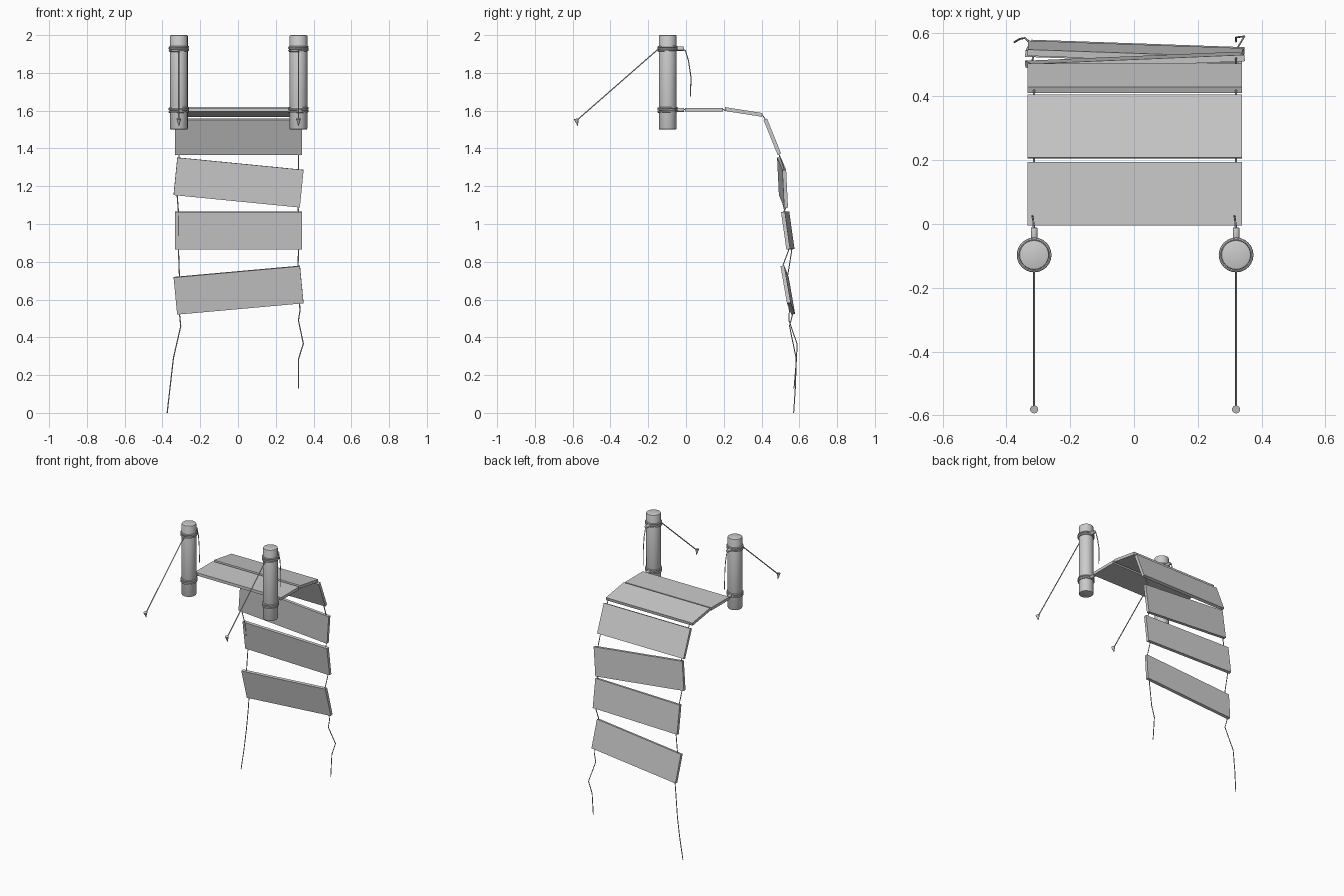
import bpy, bmesh
from math import radians, pi
from mathutils import Matrix, Vector

if "Cube" in bpy.data.objects:
    bpy.data.objects.remove(bpy.data.objects["Cube"])


def mesh_object(name, bm):
    me = bpy.data.meshes.new(name)
    bm.to_mesh(me)
    bm.free()
    ob = bpy.data.objects.new(name, me)
    bpy.context.collection.objects.link(ob)
    return ob


def smooth(ob):
    bpy.ops.object.select_all(action='DESELECT')
    ob.select_set(True)
    bpy.context.view_layer.objects.active = ob
    bpy.ops.object.shade_smooth_by_angle(angle=radians(35))


def cylinder(name, loc, r1, r2, depth, segs, rot=Matrix(), bevel=0):
    bm = bmesh.new()
    bmesh.ops.create_cone(bm, cap_ends=True, segments=segs, radius1=r1, radius2=r2,
                          depth=depth, matrix=Matrix.Translation(loc) @ rot)
    if bevel:
        rims = [e for e in bm.edges if any(len(f.verts) > 4 for f in e.link_faces)]
        bmesh.ops.bevel(bm, geom=rims, offset=bevel, segments=2, profile=0.5, affect='EDGES')
    ob = mesh_object(name, bm)
    smooth(ob)
    return ob


def rope(name, points, r):
    cu = bpy.data.curves.new(name, 'CURVE')
    cu.dimensions = '3D'
    cu.bevel_depth = r
    cu.bevel_resolution = 1
    cu.use_fill_caps = True
    sp = cu.splines.new('POLY')
    sp.points.add(len(points) - 1)
    for p, co in zip(sp.points, points):
        p.co = (*co, 1)
    ob = bpy.data.objects.new(name, cu)
    bpy.context.collection.objects.link(ob)


def plank(name, centre, pitch, roll=0, yaw=0):
    bm = bmesh.new()
    m = (Matrix.Translation(centre) @ Matrix.Rotation(radians(yaw), 4, 'Z')
         @ Matrix.Rotation(radians(roll), 4, 'Y') @ Matrix.Rotation(radians(pitch), 4, 'X')
         @ Matrix.Diagonal((0.672, 0.2, 0.02, 1)))
    bmesh.ops.create_cube(bm, size=1, matrix=m)
    mesh_object(name, bm)


# planks: centre, pitch, roll, yaw
planks = [
    ((0.003, 0.095, 1.605), 0, 0, 0),
    ((0.003, 0.305, 1.593), -9, 0, 0),
    ((0.003, 0.457, 1.462), -68, 0, 0),
    ((0.003, 0.511, 1.22), -87, 5.6, 2.4),
    ((0.003, 0.539, 0.965), -82, 0, -2),
    ((0.003, 0.539, 0.65), -80, -5.1, -2),
]
for i, args in enumerate(planks):
    plank(f"plank_{i + 1}", *args)

to_y = Matrix.Rotation(pi / 2, 4, 'X')
for side, x in (("left", -0.313), ("right", 0.32)):
    # post
    cylinder(f"{side}_post", (x, -0.097, 1.75), 0.047, 0.047, 0.5, 24, bevel=0.006)
    # rope coils and knots on the post
    for level, z in (("lower", 1.604), ("upper", 1.928)):
        for k, (dz, tilt) in enumerate(((-0.009, 2), (0, -2), (0.009, 1))):
            bpy.ops.mesh.primitive_torus_add(
                major_segments=24, minor_segments=8, major_radius=0.049, minor_radius=0.0055,
                location=(x, -0.097, z + dz), rotation=(radians(tilt), radians(-tilt), 0))
            coil = bpy.context.object
            coil.name = f"{side}_{level}_coil_{k + 1}"
            smooth(coil)
        cylinder(f"{side}_{level}_knot", (x, -0.032, z), 0.011, 0.011, 0.042, 10, to_y, 0.003)
    # loose rope end hanging behind the post
    rope(f"{side}_loose_end", [(x, -0.02, 1.928), (x - 0.002, -0.003, 1.918), (x - 0.003, 0.013, 1.865),
                               (x - 0.006, 0.026, 1.78), (x - 0.004, 0.024, 1.675)], 0.003)
    # guy rope and ground peg
    rope(f"{side}_guy_rope", [(x, -0.145, 1.928), (x, -0.577, 1.55)], 0.0035)
    cylinder(f"{side}_peg", (x, -0.577, 1.538), 0.001, 0.013, 0.04, 10,
             Matrix.Rotation(radians(12), 4, 'X'))

# side ropes threading the planks, with frayed tails below
start = [(-0.04, 1.605), (0.2, 1.605), (0.408, 1.573), (0.420, 1.553), (0.496, 1.36)]
left = [(-0.313, y, z) for y, z in start] + [
    (-0.31, 0.497, 1.34), (-0.322, 0.503, 1.15), (-0.315, 0.525, 1.06), (-0.315, 0.56, 0.86),
    (-0.31, 0.537, 0.72), (-0.31, 0.565, 0.525), (-0.303, 0.548, 0.46), (-0.342, 0.583, 0.29),
    (-0.358, 0.58, 0.15), (-0.375, 0.57, 0.0)]
right = [(0.32, y, z) for y, z in start] + [
    (0.32, 0.52, 1.29), (0.318, 0.53, 1.09), (0.32, 0.515, 1.06), (0.32, 0.543, 0.86),
    (0.318, 0.511, 0.775), (0.326, 0.545, 0.58), (0.328, 0.547, 0.54), (0.32, 0.545, 0.49), (0.346, 0.588, 0.365),
    (0.32, 0.585, 0.285), (0.32, 0.572, 0.13)]
rope("left_side_rope", left, 0.003)
rope("right_side_rope", right, 0.003)
